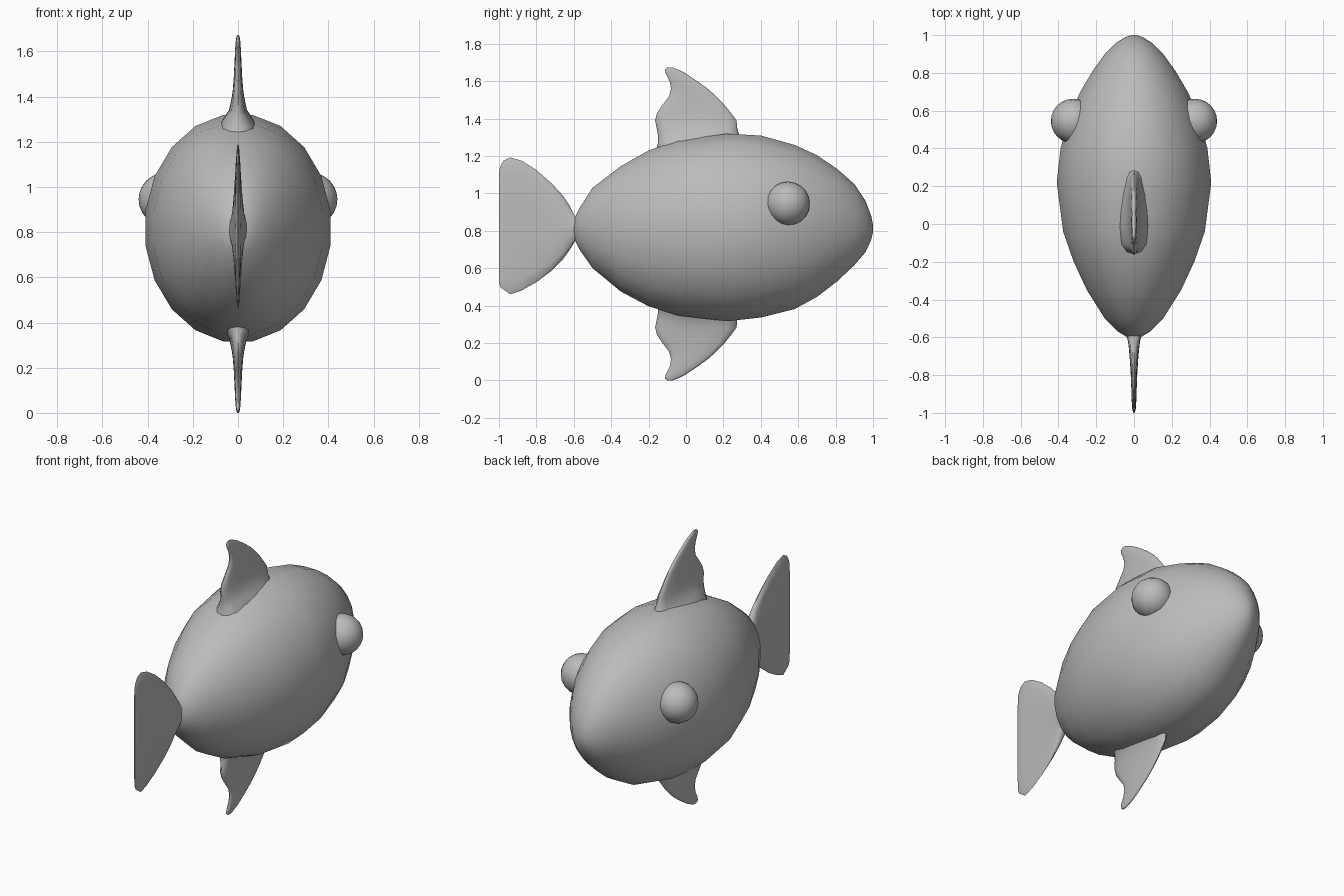
import bpy, bmesh, math
from mathutils import Vector

grey = bpy.data.materials.new("plain grey")
grey.diffuse_color = (0.5, 0.5, 0.5, 1)


def finish(ob):
    ob.data.materials.append(grey)
    bpy.ops.object.select_all(action='DESELECT')
    ob.select_set(True)
    bpy.context.view_layer.objects.active = ob
    bpy.ops.object.shade_smooth_by_angle(angle=math.radians(50))


def loft(name, rings):
    """Skin a list of equal-length point rings and cap both ends."""
    bm = bmesh.new()
    loops = [[bm.verts.new(p) for p in r] for r in rings]
    n = len(loops[0])
    for a, b in zip(loops, loops[1:]):
        for i in range(n):
            j = (i + 1) % n
            bm.faces.new((a[i], a[j], b[j], b[i]))
    bm.faces.new(loops[0])
    bm.faces.new(loops[-1])
    bmesh.ops.recalc_face_normals(bm, faces=bm.faces)
    me = bpy.data.meshes.new(name)
    bm.to_mesh(me)
    bm.free()
    ob = bpy.data.objects.new(name, me)
    bpy.context.collection.objects.link(ob)
    finish(ob)


# Rounded blade section: position along the chord, share of the thickness
HALF = [(0, 0), (0.02, 0.4), (0.1, 0.72), (0.3, 0.95), (0.5, 1),
        (0.7, 0.95), (0.9, 0.72), (0.98, 0.4), (1, 0)]
BLADE = HALF + [(u, -w) for u, w in reversed(HALF[1:-1])]


def fin(name, slices, place):
    """Slices are (distance, chord start, chord end, half thickness)."""
    loft(name, [[place(w * t, a + (b - a) * u, s) for u, w in BLADE]
                for s, a, b, t in slices])


# Body: (y, top z, bottom z, half width)
SECTIONS = [(-0.6, 0.86, 0.76, 0.035), (-0.57, 0.92, 0.70, 0.085),
            (-0.5, 1.03, 0.60, 0.155), (-0.35, 1.145, 0.475, 0.25),
            (-0.2, 1.23, 0.395, 0.32), (-0.04, 1.285, 0.345, 0.376),
            (0.22, 1.32, 0.315, 0.41), (0.4, 1.31, 0.335, 0.39),
            (0.58, 1.26, 0.38, 0.34), (0.7, 1.205, 0.445, 0.285),
            (0.81, 1.13, 0.53, 0.22), (0.9, 1.05, 0.615, 0.155),
            (0.96, 0.96, 0.685, 0.095), (0.99, 0.88, 0.75, 0.045),
            (1.0, 0.83, 0.79, 0.012)]
SIDES = 20
rings = []
for y, top, bottom, w in SECTIONS:
    mid, h = (top + bottom) / 2, (top - bottom) / 2
    angles = [(i + 0.5) * math.tau / SIDES for i in range(SIDES)]
    rings.append([(w * 1.01 * math.cos(a), y, mid + h * 1.01 * math.sin(a))
                  for a in angles])
loft("body", rings)

# Swept fins above and below the body, flaring out at the root
SWEPT = [(1.2, -0.17, 0.30, 0.11), (1.27, -0.15, 0.29, 0.085),
         (1.31, -0.15, 0.285, 0.06), (1.34, -0.155, 0.275, 0.04),
         (1.39, -0.165, 0.27, 0.029), (1.43, -0.155, 0.24, 0.023),
         (1.48, -0.12, 0.20, 0.019), (1.52, -0.09, 0.16, 0.017),
         (1.56, -0.08, 0.115, 0.015), (1.6, -0.088, 0.06, 0.013),
         (1.64, -0.108, 0.0, 0.011), (1.66, -0.112, -0.04, 0.008),
         (1.672, -0.1, -0.07, 0.004)]
fin("dorsal_fin", SWEPT, lambda x, y, z: (x, y, z))
fin("belly_fin", SWEPT, lambda x, y, z: (x, y, 1.672 - z))

# Fan-shaped tail fin
TAIL = [(-0.54, 0.76, 0.86, 0.05), (-0.59, 0.75, 0.87, 0.04),
        (-0.62, 0.70, 0.93, 0.032), (-0.66, 0.645, 0.99, 0.027),
        (-0.72, 0.585, 1.055, 0.022), (-0.8, 0.525, 1.125, 0.017),
        (-0.88, 0.48, 1.175, 0.014), (-0.94, 0.46, 1.192, 0.012),
        (-0.975, 0.485, 1.175, 0.01), (-0.99, 0.495, 1.15, 0.007),
        (-1.0, 0.52, 1.12, 0.003)]
fin("tail_fin", TAIL, lambda x, z, y: (x, y, z))

# Bulging eyes
for side, label in ((1, "right"), (-1, "left")):
    bpy.ops.mesh.primitive_uv_sphere_add(
        segments=20, ring_count=12, radius=0.118,
        location=(side * 0.322, 0.545, 0.945), rotation=(0, math.pi / 2, 0))
    eye = bpy.context.object
    eye.name = label + "_eye"
    finish(eye)
